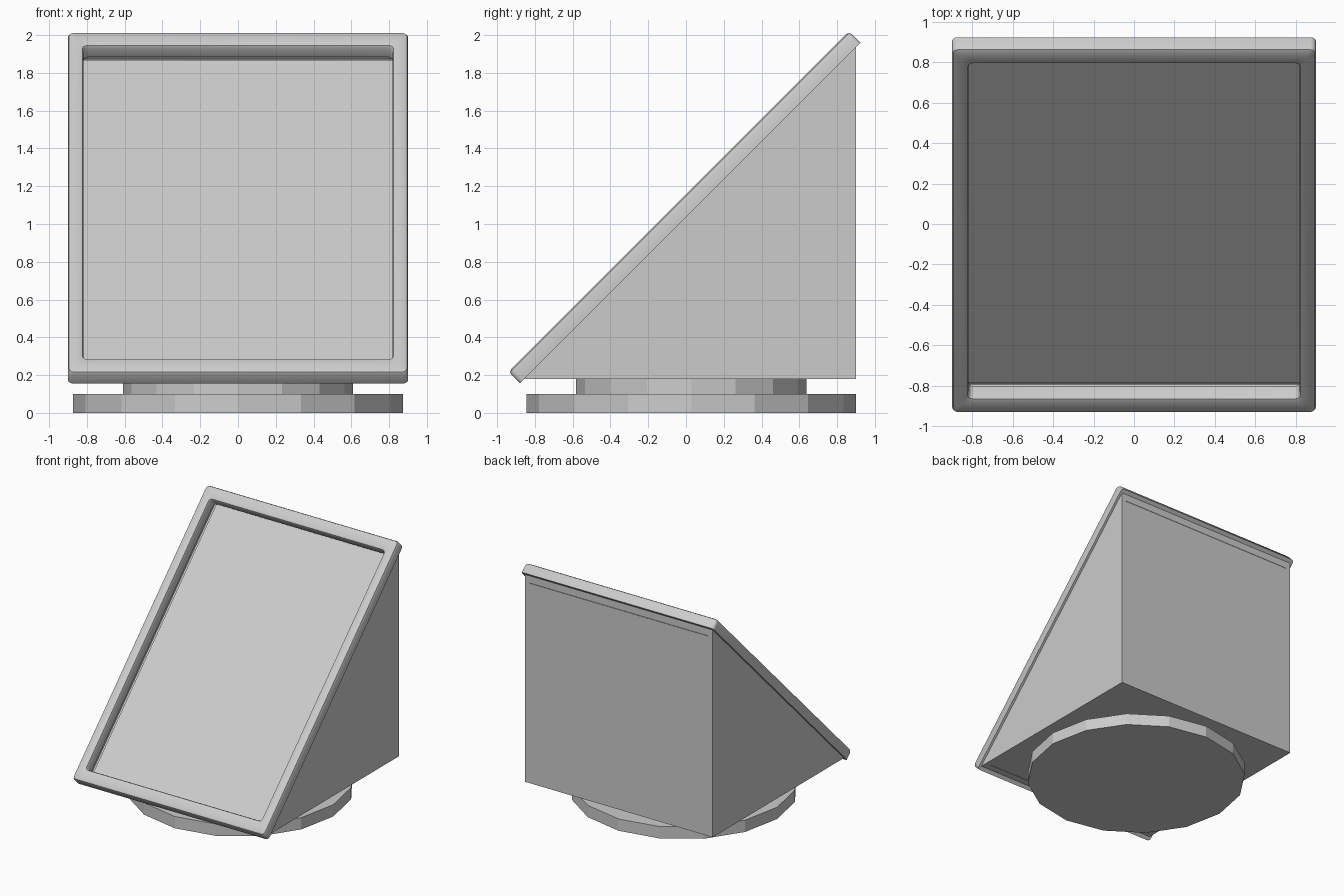
import bpy, bmesh, math

if "Cube" in bpy.data.objects:
    bpy.data.objects.remove(bpy.data.objects["Cube"])

TILT = math.radians(45)
CENTRE = (0, 0, 1.08)   # centre of the sloping front


def add_object(name, bm):
    bmesh.ops.recalc_face_normals(bm, faces=bm.faces)
    me = bpy.data.meshes.new(name)
    bm.to_mesh(me)
    bm.free()
    ob = bpy.data.objects.new(name, me)
    bpy.context.collection.objects.link(ob)
    return ob


def disc(name, radius, z0, z1):
    bpy.ops.mesh.primitive_cylinder_add(vertices=16, radius=radius, depth=z1 - z0,
                                        location=(0, 0.028, (z0 + z1) / 2))
    bpy.context.object.name = name


def rounded_loop(bm, hx, hy, z, r, steps=3):
    verts = []
    for k, (sx, sy) in enumerate([(1, 1), (-1, 1), (-1, -1), (1, -1)]):
        for i in range(steps + 1):
            a = math.pi / 2 * (k + i / steps)
            verts.append(bm.verts.new((sx * (hx - r) + r * math.cos(a),
                                       sy * (hy - r) + r * math.sin(a), z)))
    return verts


# Round foot and neck
disc("base", 0.873, 0.0, 0.1)
disc("neck", 0.61, 0.1, 0.18)

# Wedge-shaped housing with a recess in its sloping front
bm = bmesh.new()
profile = [(-0.855, 0.18), (0.9, 0.18), (0.9, 1.935)]
left, right = [[bm.verts.new((x, y, z)) for y, z in profile] for x in (-0.88, 0.88)]
bm.faces.new(left)
bm.faces.new(right[::-1])
for i in range(3):
    j = (i + 1) % 3
    face = bm.faces.new((left[i], left[j], right[j], right[i]))
bmesh.ops.recalc_face_normals(bm, faces=bm.faces)
bmesh.ops.inset_individual(bm, faces=[face], thickness=0.06)
bmesh.ops.inset_individual(bm, faces=[face], thickness=0.0005, depth=-0.045)
add_object("housing", bm)

# Screen panel lying in the recess
bpy.ops.mesh.primitive_cube_add(size=1, location=CENTRE, rotation=(TILT, 0, 0))
screen = bpy.context.object
screen.name = "screen"
for v in screen.data.vertices:
    v.co = (v.co.x * 1.638, v.co.y * 2.356, v.co.z * 0.01 - 0.072)

# Frame: rounded loops swept around a bevelled cross-section
# each entry: half width inset from outer edge, height
bm = bmesh.new()
section = [(0.0, -0.032), (0.0, 0.034), (0.006, 0.048), (0.02, 0.054),
           (0.066, 0.054), (0.077, 0.049), (0.082, 0.036), (0.082, -0.032)]
loops = []
for inset, z in section:
    stretch = 1.0 if inset < 0.05 else 1.3
    loops.append(rounded_loop(bm, 0.9 - inset, 1.275 - inset * stretch, z, 0.025))
for a, b in zip(loops, loops[1:] + loops[:1]):
    for i in range(len(a)):
        j = (i + 1) % len(a)
        bm.faces.new((a[i], a[j], b[j], b[i]))
frame = add_object("frame", bm)
frame.location = CENTRE
frame.rotation_euler = (TILT, 0, 0)
bpy.ops.object.select_all(action='DESELECT')
frame.select_set(True)
bpy.context.view_layer.objects.active = frame
bpy.ops.object.shade_smooth_by_angle(angle=math.radians(35))
